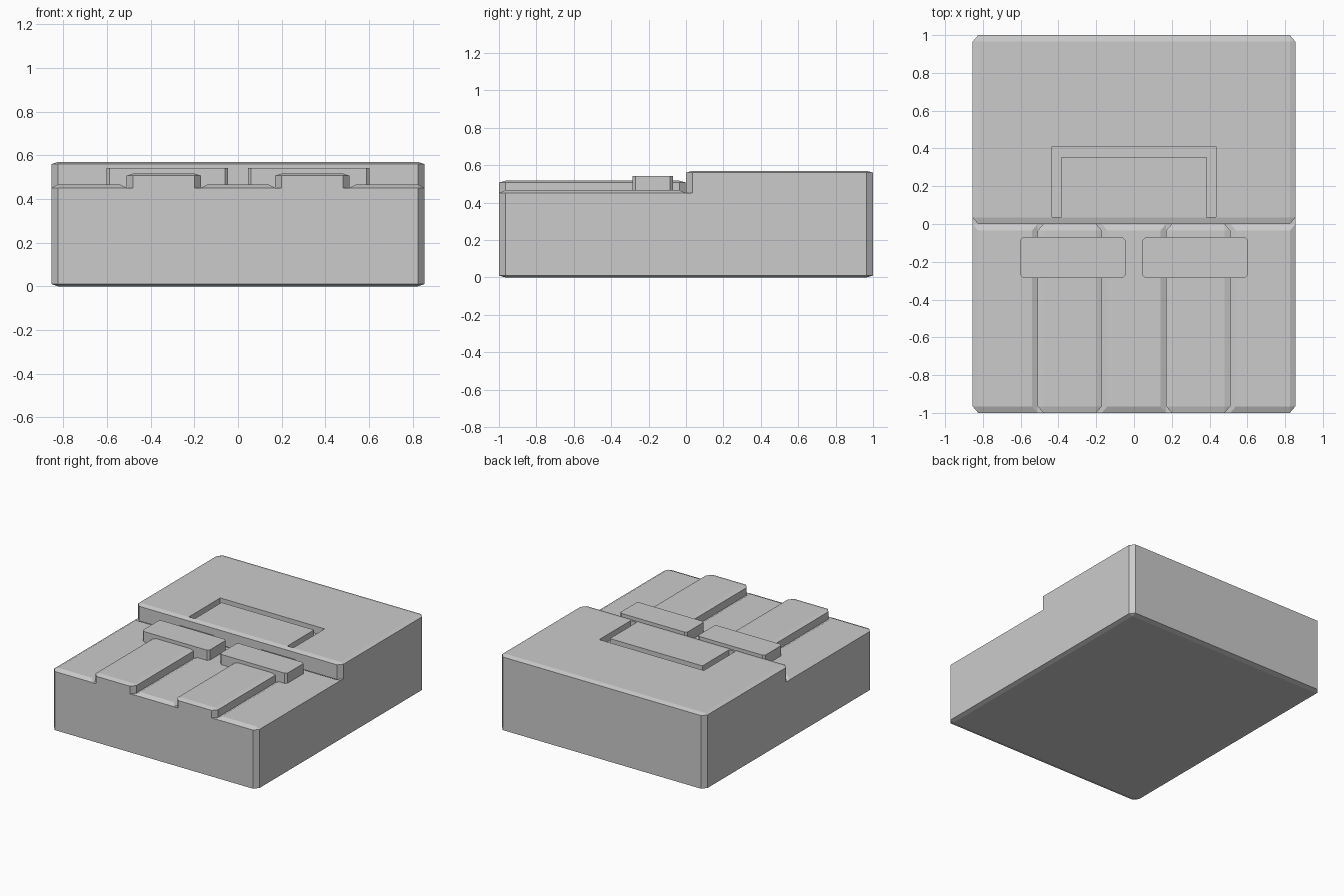
import bpy, bmesh

if "Cube" in bpy.data.objects:
    bpy.data.objects.remove(bpy.data.objects["Cube"])

CX, CY, CZ = 0.03, 0.035, 0.01   # chamfer size along each axis


def make_object(name, bm):
    bmesh.ops.recalc_face_normals(bm, faces=bm.faces)
    mesh = bpy.data.meshes.new(name)
    bm.to_mesh(mesh)
    bm.free()
    ob = bpy.data.objects.new(name, mesh)
    bpy.context.collection.objects.link(ob)
    return ob


def block(name, x, y, z, top=0.0, bottom=0.0, cut=lambda sx, sy: True, cx=CX, cy=CY):
    """Box with chamfered upright corners (where cut is true) and top/bottom rims."""
    bm = bmesh.new()
    for sx, px in ((1, x[0]), (-1, x[1])):
        for sy, py in ((1, y[0]), (-1, y[1])):
            ix, iy = px + sx * cx, py + sy * cy
            ring = [(ix, py), (px, iy)] if cut(px, py) else [(px, py)]
            for pz, rim in ((z[0], bottom), (z[1], -top)):
                for qx, qy in ring:
                    bm.verts.new((qx, qy, pz + rim))
                if rim:
                    bm.verts.new((ix, iy, pz))
    bmesh.ops.convex_hull(bm, input=bm.verts[:])
    bmesh.ops.dissolve_limit(bm, angle_limit=0.01, verts=bm.verts[:], edges=bm.edges[:])
    return make_object(name, bm)


# Main body: full-depth base and taller rear half
block("base", (-0.855, 0.855), (-1, 1), (0, 0.45), bottom=CZ)
rear = block("rear_block", (-0.855, 0.855), (0, 1), (0.45, 0.57), top=CZ)

# U-shaped groove in the rear top
bm = bmesh.new()
outline = [(-0.435, 0.037), (-0.435, 0.41), (0.435, 0.41), (0.435, 0.037),
           (0.385, 0.037), (0.385, 0.355), (-0.385, 0.355), (-0.385, 0.037)]
face = bm.faces.new([bm.verts.new((px, py, 0.515)) for px, py in outline])
ext = bmesh.ops.extrude_face_region(bm, geom=[face])["geom"]
bmesh.ops.translate(bm, vec=(0, 0, 0.1),
                    verts=[v for v in ext if isinstance(v, bmesh.types.BMVert)])
cutter = make_object("groove_cutter", bm)
cutter.hide_render = True
cutter.hide_set(True)
mod = rear.modifiers.new("groove", "BOOLEAN")
mod.operation = "DIFFERENCE"
mod.solver = "EXACT"
mod.object = cutter

# Front deck: three low panels with sloping rims, between the straps
block("deck_middle", (-0.17, 0.17), (-1, 0), (0.45, 0.466), top=0.015,
      cut=lambda px, py: False)
for side, s in (("left", -1), ("right", 1)):
    def span(a, b):
        return tuple(sorted((s * a, s * b)))

    block("deck_" + side, span(0.51, 0.855), (-1, 0), (0.45, 0.466), top=0.015,
          cut=lambda px, py: abs(px) > 0.8 and py < -0.5)
    # Raised strap and the pad that crosses it
    block("strap_" + side, span(0.17, 0.51), (-1, 0), (0.45, 0.517), top=CZ)
    block("pad_" + side, span(0.045, 0.603), (-0.285, -0.07), (0.45, 0.543),
          cx=0.015, cy=0.015)
